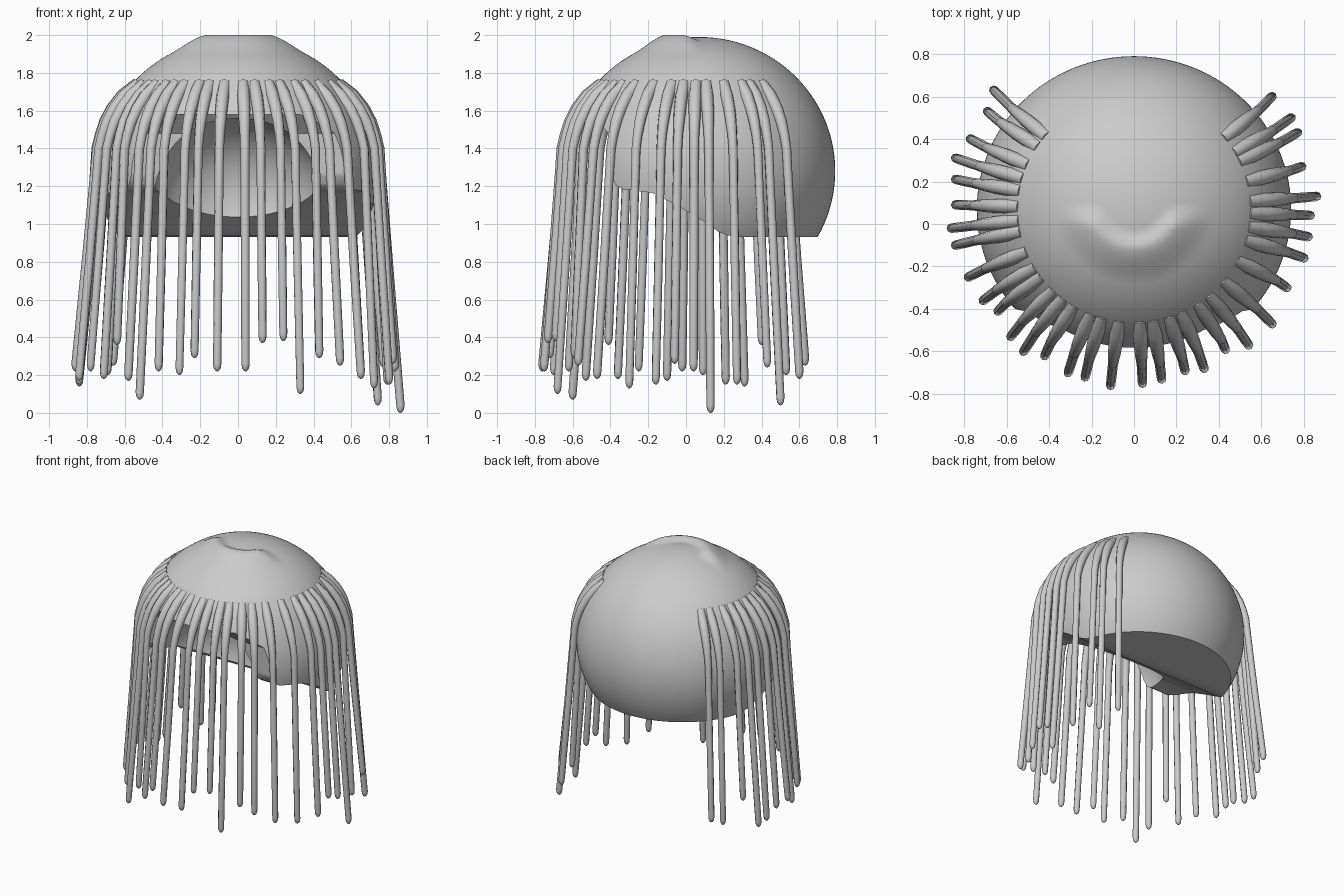
import bpy, bmesh, math
from mathutils import Vector

if "Cube" in bpy.data.objects:
    bpy.data.objects.remove(bpy.data.objects["Cube"])

C = Vector((0, 0.07, 1.28))          # dome centre
R = Vector((0.74, 0.72, 0.71))       # dome radii


def ellipsoid(name, centre, radii, u=96, v=64):
    me = bpy.data.meshes.new(name)
    bm = bmesh.new()
    bmesh.ops.create_uvsphere(bm, u_segments=u, v_segments=v, radius=1)
    for vert in bm.verts:
        vert.co = Vector([c + r * p for c, r, p in zip(centre, radii, vert.co)])
    bm.to_mesh(me)
    bm.free()
    ob = bpy.data.objects.new(name, me)
    bpy.context.collection.objects.link(ob)
    return ob


def smoothstep(a, b, x):
    t = min(1, max(0, (x - a) / (b - a)))
    return t * t * (3 - 2 * t)


# Dome with a raised crescent at the crown, fading toward the front
dome = ellipsoid("dome", C, R, 128, 96)
for v in dome.data.vertices:
    if v.co.z > 1.5:
        d = math.hypot(v.co.x, v.co.y - 0.1)
        lift = smoothstep(0.14, 0.21, d) * (1 - smoothstep(0.21, 0.38, d))
        v.co.z += 0.035 * lift * smoothstep(0.1, -0.02, v.co.y)

# Cutter following the stepped lower edge, extruded across x
profile = [(-1, 1.58), (-0.5, 1.58), (-0.41, 1.48), (-0.395, 1.26), (-0.375, 1.21),
           (-0.34, 1.185), (-0.18, 1.165), (-0.05, 1.10), (0.1, 1.01), (0.17, 0.96),
           (0.22, 0.94), (0.28, 0.932), (1, 0.93), (1, 0.3), (-1, 0.3)]
bm = bmesh.new()
face = bm.faces.new([bm.verts.new((-1, y, z)) for y, z in profile])
ext = bmesh.ops.extrude_face_region(bm, geom=[face])
for e in ext["geom"]:
    if isinstance(e, bmesh.types.BMVert):
        e.co.x = 1
bmesh.ops.recalc_face_normals(bm, faces=bm.faces)
me = bpy.data.meshes.new("edge_cutter")
bm.to_mesh(me)
bm.free()
edge_cutter = bpy.data.objects.new("edge_cutter", me)
bpy.context.collection.objects.link(edge_cutter)

# Cutter for the rounded hollow at the front
hollow_cutter = ellipsoid("hollow_cutter", (0, -0.35, 1.15), (0.44, 0.42, 0.43), 64, 40)

bpy.context.view_layer.objects.active = dome
dome.select_set(True)
for cutter in (edge_cutter, hollow_cutter):
    mod = dome.modifiers.new("cut", "BOOLEAN")
    mod.operation = "DIFFERENCE"
    mod.solver = "EXACT"
    mod.object = cutter
    bpy.ops.object.modifier_apply(modifier=mod.name)
    bpy.data.objects.remove(cutter)
bpy.ops.object.shade_smooth_by_angle(angle=math.radians(35))
dome.select_set(False)

# Hanging strands: tip positions around the sides and front
tips = [(.65, .60, .18), (.74, .50, .04), (.77, .43, .24), (.79, .27, .15), (.86, .13, 0),
        (.83, .04, .22), (.82, -.06, .26), (.80, -.16, .15), (.72, -.30, .13),
        (.65, -.47, .18), (.54, -.57, .25), (.43, -.59, .29), (.33, -.68, .10),
        (.24, -.69, .38), (.13, -.73, .37), (.04, -.75, .22), (-.11, -.76, .22),
        (-.23, -.72, .29), (-.31, -.70, .20), (-.42, -.62, .22), (-.52, -.60, .07),
        (-.58, -.53, .17), (-.64, -.41, .36), (-.71, -.36, .18), (-.78, -.25, .22),
        (-.84, -.10, .17), (-.86, -.02, .22), (-.84, .09, .20), (-.84, .21, .15),
        (-.84, .31, .14), (-.77, .40, .36), (-.69, .53, .20), (-.66, .63, .25)]
curve = bpy.data.curves.new("strands", "CURVE")
curve.dimensions = "3D"
curve.bevel_depth = 0.026
curve.bevel_resolution = 2
curve.use_fill_caps = True


def on_dome(ang, z, out):
    k = math.sqrt(1 - ((z - C.z) / R.z) ** 2)
    return Vector(((R.x * k + out) * math.cos(ang), C.y + (R.y * k + out) * math.sin(ang), z))


for x, y, z in tips:
    ang = math.atan2(y - C.y, x)
    tip = Vector((x, y, z))
    pts = [(on_dome(ang, 1.74, -0.03), 1.3), (on_dome(ang, 1.68, 0.0), 1.3),
           (on_dome(ang, 1.61, 0.012), 1.25), (on_dome(ang, 1.54, 0.018), 1.15),
           (on_dome(ang, 1.47, 0.02), 1.0), (on_dome(ang, 1.40, 0.022), 0.95)]
    knee = pts[-1][0]
    for t in (0.12, 0.5):
        pts.append((knee.lerp(tip, t), 0.9))
    for dz, r in ((0.04, 0.85), (0.018, 0.72), (0.006, 0.45), (0, 0.12)):
        pts.append((tip + Vector((0, 0, dz)), r))
    sp = curve.splines.new("POLY")
    sp.points.add(len(pts) - 1)
    for p, (co, r) in zip(sp.points, pts):
        p.co = (*co, 1)
        p.radius = r

strands = bpy.data.objects.new("strands", curve)
bpy.context.collection.objects.link(strands)
bpy.context.view_layer.objects.active = strands
strands.select_set(True)
bpy.ops.object.convert(target="MESH")
bpy.ops.object.shade_smooth_by_angle(angle=math.radians(60))
